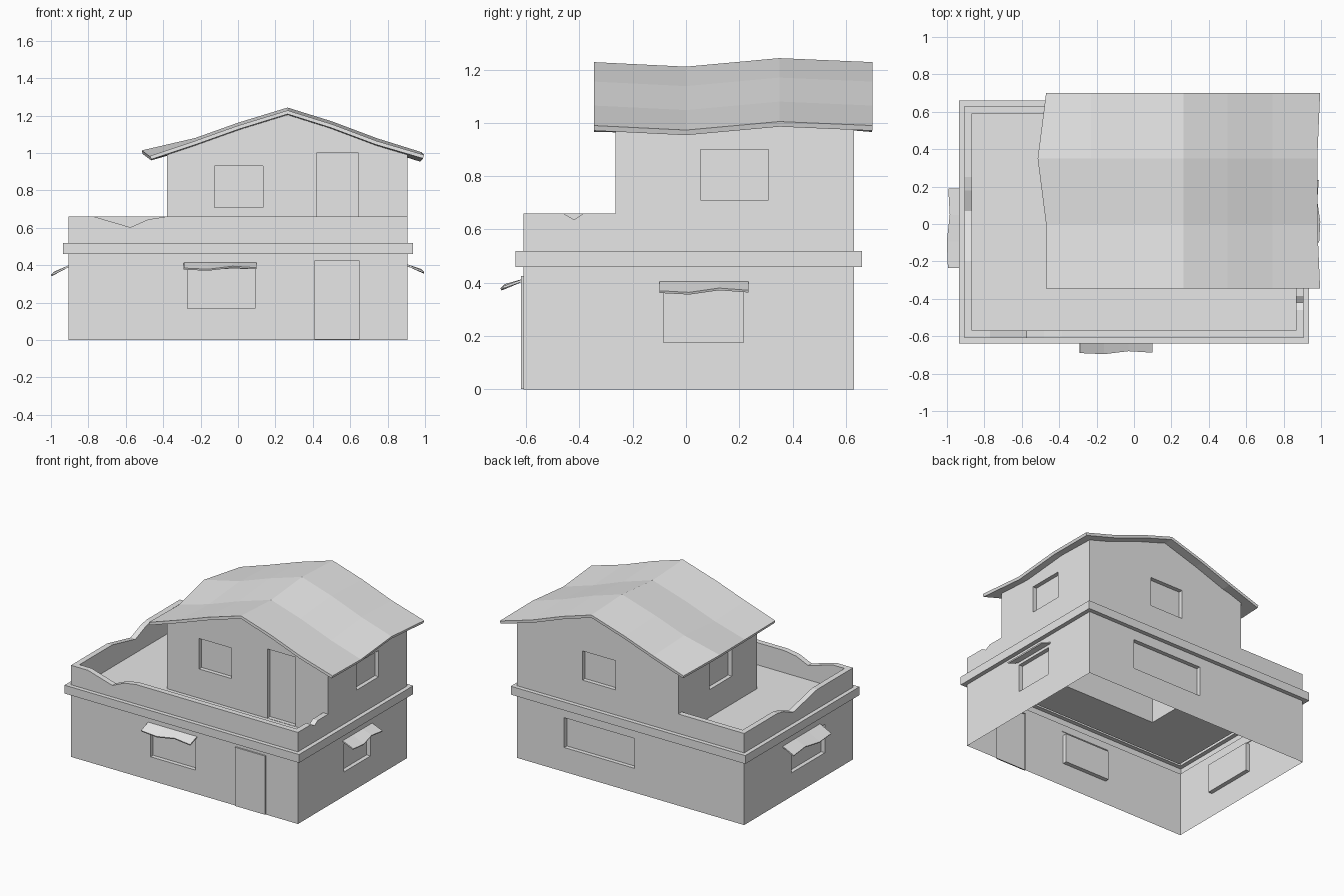
import bpy
import bmesh
from mathutils import Vector

cube = bpy.data.objects.get("Cube")
if cube:
    bpy.data.objects.remove(cube)

plaster = bpy.data.materials.new("plain grey")
plaster.use_nodes = True
GREY = (0.8, 0.8, 0.8, 1)
plaster.diffuse_color = GREY
plaster.node_tree.nodes["Principled BSDF"].inputs["Base Color"].default_value = GREY

# Main plan lines
X, Y0, Y1 = 0.905, -0.61, 0.63
THICK, LIP = 0.04, 0.03
LEDGE0, LEDGE1, TOP, FLOOR = 0.46, 0.52, 0.66, 0.5
UX, UY = -0.38, -0.265
DEPTH = 0.03


def finish(name, bm, solid=0):
    mesh = bpy.data.meshes.new(name)
    bm.to_mesh(mesh)
    bm.free()
    mesh.materials.append(plaster)
    ob = bpy.data.objects.new(name, mesh)
    bpy.context.collection.objects.link(ob)
    if solid:
        mod = ob.modifiers.new("thickness", "SOLIDIFY")
        mod.thickness = solid
        mod.offset = -1
    return ob


def add_face(bm, points, toward):
    """Face whose normal points along the given direction."""
    f = bm.faces.new([bm.verts.new(p) for p in points])
    f.normal_update()
    if f.normal.dot(toward) < 0:
        f.normal_flip()


class Side:
    """Vertical plane; u runs along the wall, v is height, d goes inward."""

    def __init__(self, axis, pos, sign):
        self.axis, self.pos, self.sign = axis, pos, sign
        self.normal = Vector((sign, 0, 0) if axis == "x" else (0, sign, 0))

    def at(self, u, v, d=0):
        w = self.pos - self.sign * d
        return Vector((w, u, v) if self.axis == "x" else (u, w, v))


def panel(bm, side, outline, holes=()):
    """Flat wall with recessed (or, with negative depth, raised) openings."""
    edges = []
    rects = []
    for u0, u1, v0, v1, d in holes:
        rects.append(([(u0, v0), (u1, v0), (u1, v1), (u0, v1)], d))
    for loop in [outline] + [r for r, d in rects]:
        vs = [bm.verts.new(side.at(*p)) for p in loop]
        edges += [bm.edges.new((vs[i], vs[i - 1])) for i in range(len(vs))]
    made = bmesh.ops.triangle_fill(bm, edges=edges, use_beauty=True, normal=side.normal)
    for f in made["geom"]:
        if isinstance(f, bmesh.types.BMFace):
            f.normal_update()
            if f.normal.dot(side.normal) < 0:
                f.normal_flip()
    for r, d in rects:
        add_face(bm, [side.at(*p, d) for p in r], side.normal)
        centre = (side.at(*r[0]) + side.at(*r[2])) / 2
        for i in range(4):
            a, b = r[i - 1], r[i]
            mid = (side.at(*a) + side.at(*b)) / 2
            add_face(bm, [side.at(*a), side.at(*b), side.at(*b, d), side.at(*a, d)],
                     (centre - mid) * (1 if d > 0 else -1))


def box(u0, u1, v0, v1):
    return [(u0, v0), (u1, v0), (u1, v1), (u0, v1)]


front, back = Side("y", Y0, -1), Side("y", Y1, 1)
left, right = Side("x", -X, -1), Side("x", X, 1)

# Lower storey walls with windows and a raised door
bm = bmesh.new()
panel(bm, front, box(-X, X, 0, LEDGE0),
      [(-0.27, 0.09, 0.17, 0.38, DEPTH), (0.41, 0.65, 0.002, 0.425, -0.01)])
panel(bm, back, box(-X, X, 0, LEDGE0), [(-0.03, 0.53, 0.175, 0.39, DEPTH)])
panel(bm, left, box(Y0, Y1, 0, LEDGE0), [(-0.29, 0.09, 0.17, 0.375, DEPTH)])
panel(bm, right, box(Y0, Y1, 0, LEDGE0), [(-0.085, 0.215, 0.175, 0.375, DEPTH)])
finish("lower_walls", bm)

# Ledge band, open on the inside
bm = bmesh.new()
for s, a, b in ((front, -X, X), (back, -X, X), (left, Y0, Y1), (right, Y0, Y1)):
    add_face(bm, [s.at(u, v, -LIP) for u, v in box(a - LIP, b + LIP, LEDGE0, LEDGE1)], s.normal)
    for z, up in ((LEDGE0, -1), (LEDGE1, 1)):
        add_face(bm, [s.at(a, z), s.at(b, z), s.at(b + LIP, z, -LIP), s.at(a - LIP, z, -LIP)],
                 Vector((0, 0, up)))
finish("ledge_band", bm)

# Parapet with worn dips in its top edge
bm = bmesh.new()
dips = ((front, -X, X, [(-0.77, TOP), (-0.575, 0.603), (-0.48, 0.645), (-0.385, TOP)], X - THICK),
        (left, Y0, Y1, [(-0.2, TOP), (0, 0.615), (0.07, 0.6), (0.18, 0.645), (0.25, TOP)], Y1 - THICK),
        (right, Y0, Y1, [(-0.46, TOP), (-0.42, 0.637), (-0.385, TOP)], UY),
        (back, -X, X, [], UX))
for s, a, b, dip, stop in dips:
    panel(bm, s, [(a, LEDGE1), (b, LEDGE1), (b, TOP)] + dip[::-1] + [(a, TOP)])
    start = a + THICK
    crest = [(start, TOP)] + dip + [(stop, TOP)]
    inner = Side(s.axis, s.pos - s.sign * THICK, -s.sign)
    panel(bm, inner, [(start, FLOOR)] + crest + [(stop, FLOOR)])
    outer_crest = [(a, TOP)] + dip + [(b if stop > 0.5 else stop, TOP)]
    for i in range(len(crest) - 1):
        p, q, m, n = crest[i], crest[i + 1], outer_crest[i], outer_crest[i + 1]
        add_face(bm, [s.at(*m), s.at(*n), s.at(*q, THICK), s.at(*p, THICK)], Vector((0, 0, 1)))
finish("parapet", bm)

# Terrace floor, wrapping the upper storey
bm = bmesh.new()
xi, yf, yb = X - THICK, Y0 + THICK, Y1 - THICK
add_face(bm, [(x, y, FLOOR) for x, y in
              ((-xi, yf), (xi, yf), (xi, UY), (UX, UY), (UX, yb), (-xi, yb))], Vector((0, 0, 1)))
finish("terrace_floor", bm)

# Sagging roof: section across, and offsets along the ridge
section = [(-0.47, 0.985), (-0.23, 1.065), (0, 1.147), (0.265, 1.228),
           (0.5, 1.155), (0.74, 1.065), (0.995, 0.99)]
rows = [(-0.345, 0), (0, -0.017), (0.35, 0.015), (0.7, 0)]
eaves = [(0, 0), (0, 0.012), (-0.045, 0.014), (0, 0)]


def lerp(table, t):
    for (a, p), (b, q) in zip(table, table[1:]):
        if t <= b:
            return p + (q - p) * (t - a) / (b - a)
    return table[-1][1]


def under_roof(x, y):
    return lerp(section, x) + lerp(rows, y) - 0.012


def sheet(name, lines, thickness):
    """Thin sheet lofted through equal rows of points."""
    bm = bmesh.new()
    grid = [[bm.verts.new(p) for p in line] for line in lines]
    for r, s in zip(grid, grid[1:]):
        for i in range(len(r) - 1):
            bm.faces.new((r[i], r[i + 1], s[i + 1], s[i]))
    bm.normal_update()
    for f in bm.faces:
        if f.normal.z < 0:
            f.normal_flip()
    return finish(name, bm, thickness)


lines = []
for (y, dz), (ex, ez) in zip(rows, eaves):
    line = [(x, y, z + dz) for x, z in section]
    x, _, z = line[0]
    line[0] = (x + ex, y, z + ez)
    x, _, z = line[-1]
    line[-1] = (x + (0 if dz == 0 else -0.015), y, z)
    lines.append(line)
sheet("roof", lines, 0.02)

# Upper storey walls reaching up to the roof
bm = bmesh.new()
for s, y, base, holes in (
        (Side("y", UY, -1), UY, FLOOR, [(-0.125, 0.135, 0.71, 0.93, DEPTH), (0.42, 0.645, 0.502, 1.0, DEPTH)]),
        (back, Y1, TOP, [(0.12, 0.385, 0.7, 0.91, DEPTH)])):
    xs = [UX] + [x for x, z in section[1:-1]] + [X]
    panel(bm, s, [(X, base), (UX, base)] + [(x, under_roof(x, y)) for x in xs], holes)
for s, x, base, holes in (
        (Side("x", UX, -1), UX, FLOOR, [(0.02, 0.275, 0.7, 0.9, DEPTH)]),
        (right, X, TOP, [(0.055, 0.31, 0.71, 0.9, DEPTH)])):
    ys = [UY, rows[1][0], rows[2][0], Y1]
    panel(bm, s, [(Y1, base), (UY, base)] + [(y, under_roof(x, y)) for y in ys], holes)
finish("upper_walls", bm)

# Wavy window awnings
for name, s, a, b, high, low, reach in (
        ("front_awning", front, -0.29, 0.1, 0.415, 0.385, 0.08),
        ("left_awning", left, -0.235, 0.19, 0.4, 0.355, 0.09),
        ("right_awning", right, -0.1, 0.235, 0.405, 0.37, 0.085)):
    wave = (0, -0.006, 0.01, 0.002)
    us = [a + (b - a) * i / 3 for i in range(4)]
    sheet(name, [[s.at(u, high, 0) for u in us],
                 [s.at(u, low + w, -reach + w) for u, w in zip(us, wave)]], 0.009)
